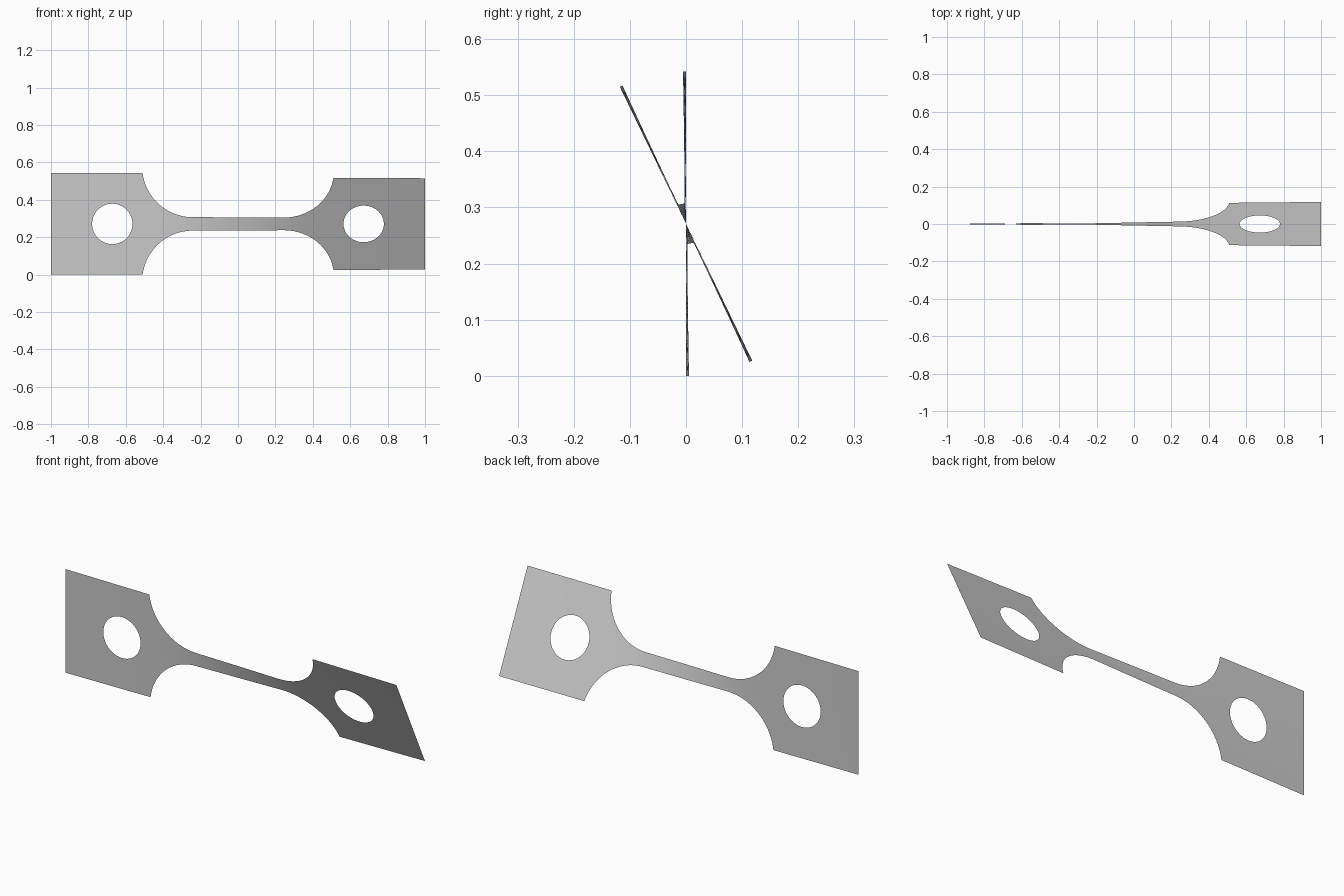
import bpy, bmesh, math
from mathutils import Vector

if "Cube" in bpy.data.objects:
    bpy.data.objects.remove(bpy.data.objects["Cube"])

HALF, NECK = 0.271, 0.036          # half heights of grip and neck
SHOULDER, END = 0.51, 1.0          # grip spans these x values
HOLE_X, HOLE_R = 0.672, 0.108
FILLET = 0.27
SIDE = 20                          # segments across the sheet
TWIST = math.radians(25.8)
drop = NECK + FILLET - HALF
FILLET_X = SHOULDER - math.sqrt(FILLET ** 2 - drop ** 2)


def half_height(x):
    x = abs(x)
    if x >= SHOULDER:
        return HALF
    if x <= FILLET_X:
        return NECK
    return NECK + FILLET - math.sqrt(FILLET ** 2 - (x - FILLET_X) ** 2)


# Twist builds up fastest where the sheet is narrow
STEPS = 800
total = [0.0]
for i in range(STEPS):
    x = -END + 2 * END * (i + 0.5) / STEPS
    total.append(total[-1] + half_height(x) ** -1.3)


def twist(x):
    t = min(max((x + END) / (2 * END), 0), 1) * STEPS
    i = min(int(t), STEPS - 1)
    return TWIST * (total[i] + (total[i + 1] - total[i]) * (t - i)) / total[-1]


bm = bmesh.new()


def bridge(rows, closed=False):
    for a, b in zip(rows, rows[1:]):
        n = len(a)
        for i in range(n if closed else n - 1):
            j = (i + 1) % n
            bm.faces.new((a[i], a[j], b[j], b[i]))


# Grips: rings running from the rectangle in to the round hole
corners = [Vector((SHOULDER, -HALF)), Vector((END, -HALF)),
           Vector((END, HALF)), Vector((SHOULDER, HALF))]
border = [corners[k].lerp(corners[(k + 1) % 4], i / SIDE)
          for k in range(4) for i in range(SIDE)]
centre = Vector((HOLE_X, 0))
for side in (-1, 1):
    rings = []
    for layer in range(6):
        ring = []
        for p in border:
            rim = centre + (p - centre).normalized() * HOLE_R
            q = p.lerp(rim, layer / 5)
            ring.append(bm.verts.new((side * q.x, 0, q.y)))
        rings.append(ring)
    bridge(rings, closed=True)

# Neck and its curved shoulders
sweep = math.asin((SHOULDER - FILLET_X) / FILLET)
arc = [FILLET_X + FILLET * math.sin(sweep * i / 20) for i in range(21)]
straight = [FILLET_X * i / 12 for i in range(-11, 12)]
stations = [-x for x in reversed(arc)] + straight + arc
rows = []
for x in stations:
    h = half_height(x * 0.999999)
    rows.append([bm.verts.new((x, 0, h * (2 * i / SIDE - 1))) for i in range(SIDE + 1)])
bridge(rows)
bmesh.ops.remove_doubles(bm, verts=bm.verts, dist=0.0005)

# Face the sheet forward, then twist it about its long axis
bmesh.ops.recalc_face_normals(bm, faces=bm.faces)
bm.normal_update()
if sum(f.normal.y for f in bm.faces) > 0:
    bmesh.ops.reverse_faces(bm, faces=bm.faces)
for v in bm.verts:
    a, z = twist(v.co.x), v.co.z
    v.co.y = -z * math.sin(a)
    v.co.z = HALF + z * math.cos(a)
for f in bm.faces:
    f.smooth = True

mesh = bpy.data.meshes.new("twisted_strip")
bm.to_mesh(mesh)
bm.free()
strip = bpy.data.objects.new("twisted_strip", mesh)
bpy.context.collection.objects.link(strip)

# Plain grey material
grey = bpy.data.materials.new("light_grey")
grey.use_nodes = True
colour = (0.6, 0.6, 0.6, 1)
grey.diffuse_color = colour
grey.node_tree.nodes["Principled BSDF"].inputs["Base Color"].default_value = colour
mesh.materials.append(grey)
